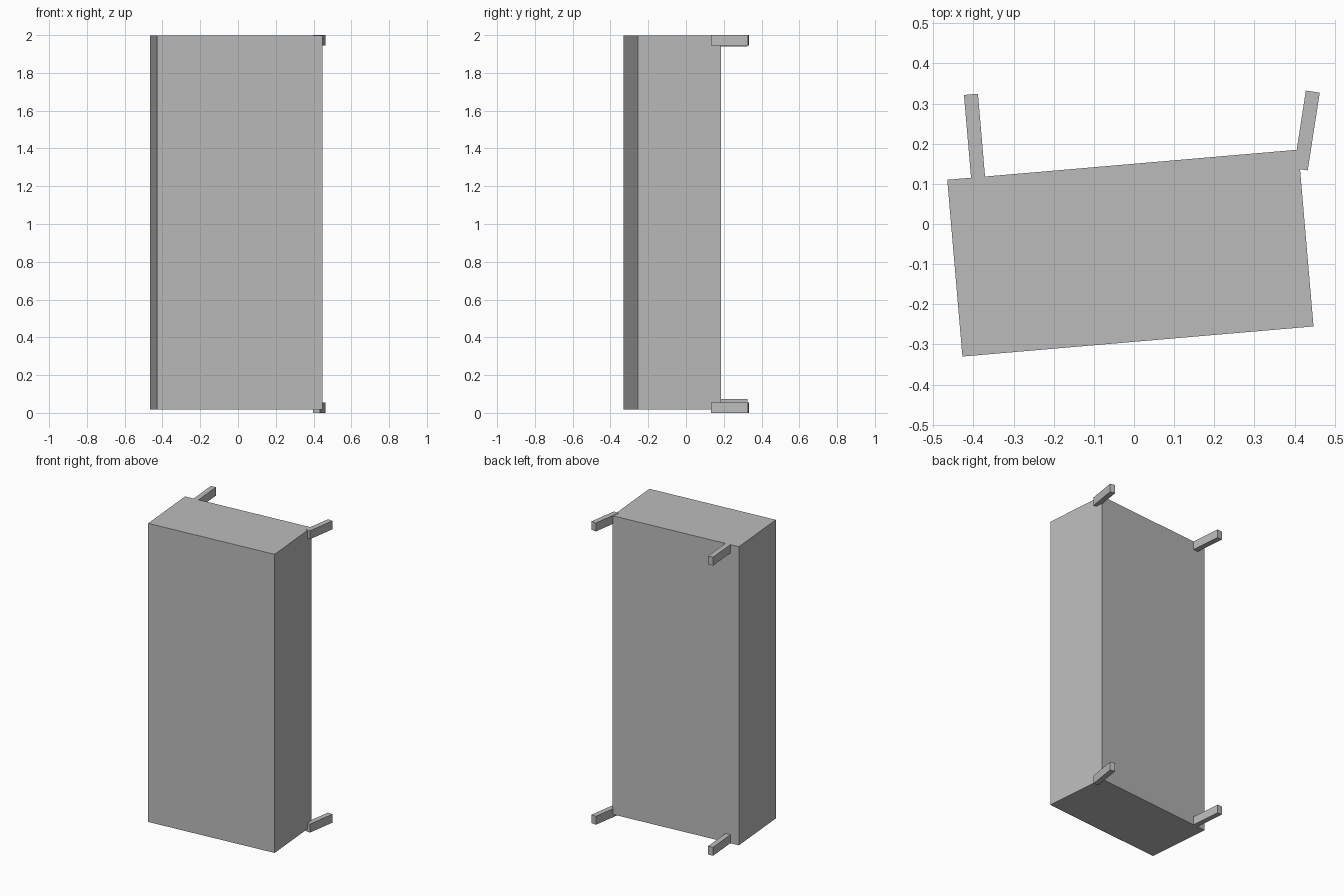
import bpy
from math import radians
from mathutils import Matrix, Vector

cube = bpy.data.objects.get("Cube")
if cube:
    bpy.data.objects.remove(cube, do_unlink=True)

GREY = (0.5, 0.5, 0.5, 1.0)
grey = bpy.data.materials.new("plain grey")
grey.use_nodes = True
grey.diffuse_color = GREY
grey.node_tree.nodes["Principled BSDF"].inputs["Base Color"].default_value = GREY


def block(name, size, centre, angle):
    """Box of the given size, turned about the vertical axis."""
    bpy.ops.mesh.primitive_cube_add(size=1)
    obj = bpy.context.object
    obj.name = obj.data.name = name
    obj.data.transform(Matrix.Diagonal((*size, 1)))
    obj.location = centre
    obj.rotation_euler.z = angle
    obj.data.materials.append(grey)
    return obj


# Tall panel body
BOTTOM, TOP = 0.018, 1.997
WIDTH, DEPTH = 0.878, 0.442
TURN = radians(4.9)
body_centre = Vector((-0.009, -0.0725, (BOTTOM + TOP) / 2))
block("body", (WIDTH, DEPTH, TOP - BOTTOM), body_centre, TURN)

# Rear arms: the right pair is square to the body, the left pair is splayed
THICK, TALL = 0.035, 0.056
REACH = 0.207
right_spot = body_centre + Matrix.Rotation(TURN, 3, "Z") @ Vector(
    (-0.362, (DEPTH + REACH) / 2, 0))
for level, right_z, left_z in (
        ("lower", BOTTOM + TALL / 2, TALL / 2),
        ("upper", TOP - TALL / 2, 2 - TALL / 2)):
    block(f"right_{level}_arm", (THICK, REACH, TALL),
          (right_spot.x, right_spot.y, right_z), TURN)
    block(f"left_{level}_arm", (THICK, 0.196, TALL),
          (0.4305, 0.233, left_z), radians(-8.8))
